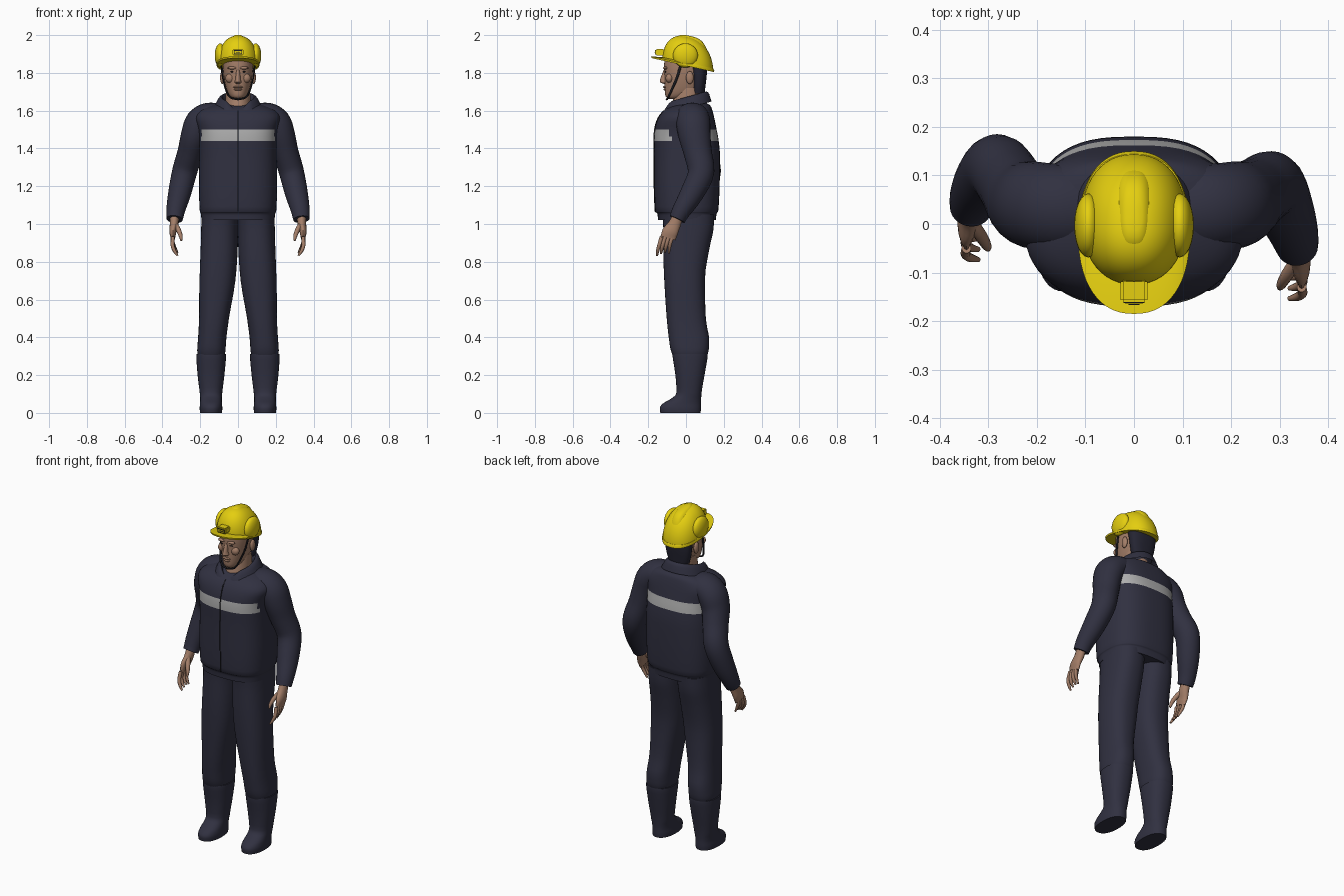
import bpy, bmesh, math
from mathutils import Vector

if "Cube" in bpy.data.objects:
    bpy.data.objects.remove(bpy.data.objects["Cube"])


def material(name, r, g, b):
    m = bpy.data.materials.new(name)
    m.diffuse_color = (r, g, b, 1)
    m.use_nodes = True
    m.node_tree.nodes["Principled BSDF"].inputs["Base Color"].default_value = m.diffuse_color
    return m


NAVY = material("navy_cloth", 0.030, 0.030, 0.052)
YELLOW = material("helmet_yellow", 0.78, 0.62, 0.005)
SKIN = material("skin", 0.37, 0.21, 0.14)
GREY = material("reflective_grey", 0.42, 0.42, 0.42)
DARK = material("dark_trim", 0.012, 0.012, 0.016)
HAIR = material("dark_hair", 0.018, 0.018, 0.032)


def smooth_rows(rows, steps):
    """Monotone cubic interpolation of a list of equal-length tuples."""
    def slope(a, b, c):
        d0, d1 = b - a, c - b
        if d0 * d1 <= 0:
            return 0
        return math.copysign(min(abs(d0 + d1) / 2, 2 * abs(d0), 2 * abs(d1)), d0)
    n, out = len(rows), []
    for i in range(n - 1):
        a, b = rows[i], rows[i + 1]
        p = rows[i - 1] if i else None
        q = rows[i + 2] if i + 2 < n else None
        for s in range(steps):
            t = s / steps
            row = []
            for k in range(len(a)):
                m0 = slope(p[k], a[k], b[k]) if p else b[k] - a[k]
                m1 = slope(a[k], b[k], q[k]) if q else b[k] - a[k]
                row.append((2*t**3 - 3*t*t + 1) * a[k] + (t**3 - 2*t*t + t) * m0
                           + (3*t*t - 2*t**3) * b[k] + (t**3 - t*t) * m1)
            out.append(row)
    out.append(list(rows[-1]))
    return out


def finish(bm, name, mats, angle=45):
    bmesh.ops.recalc_face_normals(bm, faces=bm.faces)
    me = bpy.data.meshes.new(name)
    bm.to_mesh(me)
    bm.free()
    for m in mats:
        me.materials.append(m)
    me.shade_smooth()
    me.set_sharp_from_angle(angle=math.radians(angle))
    ob = bpy.data.objects.new(name, me)
    bpy.context.collection.objects.link(ob)
    return ob


def skin_rings(rings, name, mats, angle=45, caps=True):
    bm = bmesh.new()
    vr = [[bm.verts.new(p) for p in r] for r in rings]
    n = len(vr[0])
    for a, b in zip(vr, vr[1:]):
        for i in range(n):
            bm.faces.new((a[i], a[(i+1) % n], b[(i+1) % n], b[i]))
    if caps:
        bm.faces.new(vr[0])
        bm.faces.new(vr[-1])
    return finish(bm, name, mats, angle)


def loft(name, mat, rows, power=2.0, steps=3, n=40, tilt=0, caps=True, angle=45, extra=()):
    """rows: (z, centre x, front y, back y, half width), stacked superellipses."""
    rings = []
    for z, cx, y0, y1, rx in smooth_rows(rows, steps):
        cy, ry, ring = (y0 + y1) / 2, (y1 - y0) / 2, []
        for i in range(n):
            c, s = math.cos(2*math.pi*i/n), math.sin(2*math.pi*i/n)
            x = rx * math.copysign(abs(c) ** (2/power), c)
            y = cy + ry * math.copysign(abs(s) ** (2/power), s)
            ring.append((cx + x, y, z + tilt * y))
        rings.append(ring)
    return skin_rings(rings, name, [mat, *extra], angle, caps)


def tube(name, mat, rows, steps=4, n=16):
    """rows: (x, y, z, radius across, radius along y), swept along the path."""
    pts, rings = smooth_rows(rows, steps), []
    for i, p in enumerate(pts):
        t = Vector(pts[min(i+1, len(pts)-1)][:3]) - Vector(pts[max(i-1, 0)][:3])
        u = Vector((0, 1, 0)).cross(t).normalized()
        v = t.normalized().cross(u)
        rings.append([Vector(p[:3]) + u * p[3] * math.cos(2*math.pi*k/n)
                      + v * p[4] * math.sin(2*math.pi*k/n) for k in range(n)])
    return skin_rings(rings, name, [mat], 50)


def ball(name, mat, loc, size):
    bm = bmesh.new()
    bmesh.ops.create_uvsphere(bm, u_segments=24, v_segments=14, radius=1)
    for v in bm.verts:
        v.co = Vector(a * b + c for a, b, c in zip(v.co, size, loc))
    return finish(bm, name, [mat])


def box(name, mat, loc, size, bevel=0):
    bm = bmesh.new()
    bmesh.ops.create_cube(bm, size=1)
    for v in bm.verts:
        v.co = Vector(a * b + c for a, b, c in zip(v.co, size, loc))
    if bevel:
        bmesh.ops.bevel(bm, geom=bm.edges[:], offset=bevel, segments=2, affect='EDGES')
    return finish(bm, name, [mat], 40)


# Jacket body, with the reflective band coloured by height
torso = [(1.02, 0, -.148, .158, .193), (1.055, 0, -.152, .162, .197), (1.065, 0, -.163, .17, .202),
         (1.2, 0, -.168, .178, .207), (1.35, 0, -.168, .18, .205), (1.44, 0, -.17, .173, .205),
         (1.50, 0, -.166, .162, .21), (1.56, 0, -.148, .15, .225), (1.60, 0, -.118, .14, .20),
         (1.625, 0, -.075, .13, .15), (1.64, 0, -.03, .11, .09)]
jacket = loft("jacket_body", NAVY, torso, 2.7, n=56, extra=[GREY])
for f in jacket.data.polygons:
    if 1.44 < f.center.z < 1.50 and abs(f.center.x) < .194:
        f.material_index = 1
tube("jacket_zip", DARK, [(0, r[2], r[0], .003, .003) for r in torso[2:9]], 3, 8)

# Collar, dipping to a V at the front
collar = loft("jacket_collar", NAVY, [(1.635, 0, -.08, .085, .072), (1.672, 0, -.10, .105, .086),
              (1.665, 0, -.113, .118, .10), (1.612, 0, -.14, .135, .13)],
              2.1, n=64, tilt=.27, caps=False)
for v in collar.data.vertices:
    if v.co.y < 0:
        v.co.z -= .05 * max(0, 1 - abs(v.co.x) / .065)

for s, side in ((1, "right"), (-1, "left")):
    # The left forearm hangs further back than the right one
    e, w = (0, 0) if s > 0 else (.035, .08)
    tube(side + "_sleeve", NAVY, [
        (s*.08, .03, 1.575, .062, .08), (s*.15, .033, 1.568, .075, .09), (s*.20, .038, 1.535, .080, .09),
        (s*.228, .045, 1.47, .074, .085), (s*.252, .062 + e/2, 1.38, .068, .075),
        (s*.282, .08 + e, 1.28, .066, .07), (s*.31, .03 + (e+w)/2, 1.16, .06, .062),
        (s*.332, -.03 + w, 1.06, .048, .048), (s*.336, -.047 + w, 1.025, .043, .043)], 4, 28)
    # Hand: palm, four curled fingers and a thumb
    tube(side + "_palm", SKIN, [
        (s*.336, -.04 + w, 1.05, .024, .028), (s*.338, -.06 + w, 1.0, .023, .033),
        (s*.345, -.085 + w, .955, .018, .042), (s*.345, -.095 + w, .925, .012, .040)], 4, 16)
    for i in range(4):
        o, dz = (i - 1.5) * .021, (-.012, 0, .0, -.004)[3 - i]
        y = -.098 + w + o
        z = .932 + o * .35
        tube(f"{side}_finger_{i+1}", SKIN, [
            (s*.345, y, z + .01, .010, .011), (s*.347, y - .012, z - .03, .010, .010),
            (s*.337, y - .020, z - .062, .009, .009), (s*.320, y - .024, z - .085 + dz, .005, .005)], 3, 10)
    tube(side + "_thumb", SKIN, [
        (s*.335, -.075 + w, 1.0, .014, .014), (s*.315, -.105 + w, .968, .013, .013),
        (s*.303, -.125 + w, .935, .010, .010), (s*.300, -.132 + w, .912, .005, .005)], 3, 10)
    # Trouser leg and boot
    loft(side + "_trouser_leg", NAVY, [
        (.28, s*.143, -.06, .10, .062), (.33, s*.141, -.08, .12, .075), (.39, s*.137, -.09, .123, .075),
        (.50, s*.127, -.102, .105, .079), (.70, s*.109, -.115, .10, .095), (.86, s*.100, -.12, .122, .098),
        (.97, s*.097, -.12, .145, .098), (1.05, s*.095, -.125, .15, .098)], 2.4)
    loft(side + "_boot", NAVY, [
        (0, s*.143, -.136, .077, .058), (.025, s*.143, -.139, .079, .060), (.05, s*.143, -.122, .079, .058),
        (.075, s*.143, -.080, .080, .057), (.11, s*.143, -.05, .083, .060), (.20, s*.143, -.056, .098, .071),
        (.30, s*.142, -.071, .115, .079), (.312, s*.142, -.071, .115, .079)], 2.3)
    # Ear, helmet side pod and strap
    ball(side + "_ear", SKIN, (s*.083, .02, 1.775), (.012, .020, .034))
    ball(side + "_helmet_pod", YELLOW, (s*.094, -.003, 1.892), (.029, .066, .064))
    tube(side + "_chin_strap", DARK, [
        (s*.090, -.025, 1.85, .004, .007), (s*.080, -.050, 1.77, .004, .007),
        (s*.058, -.083, 1.695, .005, .006), (s*.035, -.096, 1.667, .005, .006),
        (0, -.102, 1.660, .005, .006)], 4, 8)
    # Eye and brow
    ball(side + "_eye", DARK, (s*.031, -.1085, 1.806), (.011, .004, .003))
    ball(side + "_brow", SKIN, (s*.031, -.109, 1.826), (.024, .012, .008))
    ball(side + "_cheek", SKIN, (s*.042, -.088, 1.772), (.025, .020, .025))

# Head, neck, hair and face
loft("neck", SKIN, [(1.56, 0, -.095, .09, .08), (1.62, 0, -.078, .09, .068), (1.72, 0, -.055, .09, .064)])
loft("head", SKIN, [
    (1.662, 0, -.092, -.01, .026), (1.675, 0, -.107, .03, .043), (1.70, 0, -.112, .07, .057),
    (1.74, 0, -.113, .09, .068), (1.78, 0, -.113, .098, .075), (1.83, 0, -.116, .10, .079),
    (1.88, 0, -.112, .10, .079), (1.92, 0, -.09, .08, .06)], 2.2)
loft("nose", SKIN, [(1.742, 0, -.118, -.09, .012), (1.752, 0, -.139, -.09, .018),
                    (1.765, 0, -.137, -.09, .014), (1.815, 0, -.118, -.09, .010)], n=16)
ball("upper_lip", SKIN, (0, -.111, 1.725), (.026, .010, .006))
ball("lower_lip", SKIN, (0, -.110, 1.712), (.022, .010, .006))
loft("hair", HAIR, [(1.69, 0, .03, .098, .062), (1.73, 0, .032, .103, .074), (1.79, 0, .028, .110, .083),
                    (1.87, 0, .0, .112, .086)], 2.4)

# Helmet: sheared dome with a brim that rises to the front
TILT, RIM = -.224, 1.8435


def dome(name, y0, y1, rx, height, power, fall):
    rows, cy, ry = [], (y0 + y1) / 2, (y1 - y0) / 2
    for i in range(13):
        t = math.radians(i * 7.4)
        k = math.cos(t) ** fall
        rows.append((RIM + height * math.sin(t), 0, cy - ry * k, cy + ry * k, rx * k))
    return loft(name, YELLOW, rows, power, 1, 48, TILT)


dome("helmet_shell", -.125, .144, .108, .151, 2.2, .85)
dome("helmet_ridge", -.085, .128, .054, .157, 2.6, .6)
loft("helmet_brim", YELLOW, [(RIM - .006, 0, -.183, .149, .113), (RIM + .003, 0, -.185, .150, .115),
     (RIM + .012, 0, -.120, .144, .108)], 2.3, 1, 56, TILT)

# Lamp bracket with a dark frame
box("lamp_bracket", YELLOW, (0, -.137, 1.909), (.056, .048, .034), .005)
box("lamp_frame", DARK, (0, -.1615, 1.909), (.044, .003, .022))
box("lamp_frame_inset", YELLOW, (0, -.1635, 1.909), (.036, .003, .014))
box("lamp_slot", DARK, (0, -.1655, 1.909), (.022, .003, .004))
